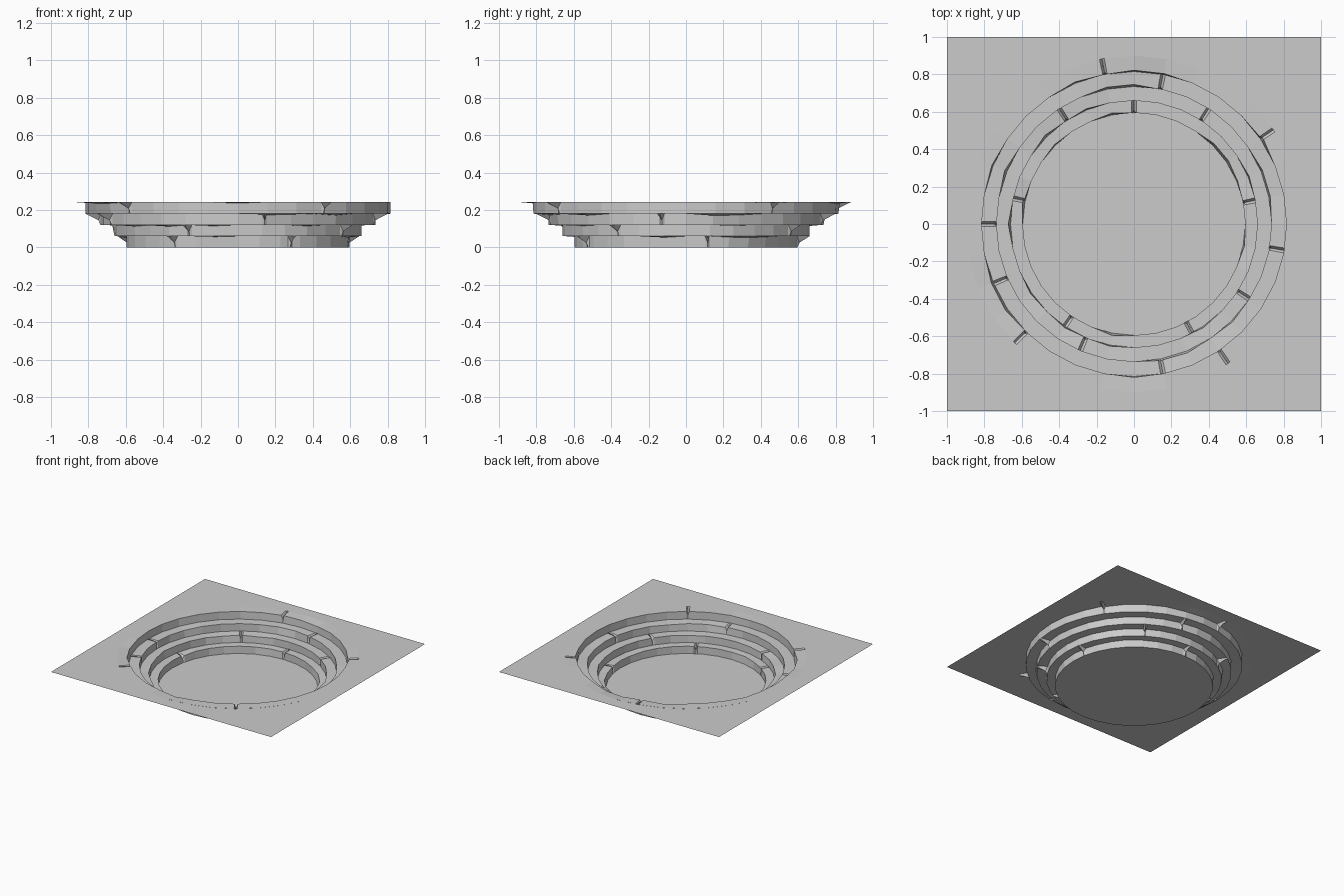
import bpy, bmesh, random
from math import radians, pi, cos, sin

if "Cube" in bpy.data.objects:
    bpy.data.objects.remove(bpy.data.objects["Cube"])

random.seed(4)
SIDES = 32
STEP = 2 * pi / SIDES
TOP = 0.24
# lip radius, back radius, base z, lip z, block seam angles (degrees)
TIERS = [
    ("lowest_step", 0.595, 0.66, 0.0, 0.06, (11, 90, 168, 236, 298)),
    ("second_step", 0.66, 0.735, 0.06, 0.12, (57, 123, 247, 327)),
    ("third_step", 0.735, 0.815, 0.12, 0.18, (79, 180, 203, 281, 350)),
    ("rim_stones", 0.815, 0.90, 0.18, TOP + 0.003, (34, 101, 225, 304)),
]


def on_polygon(r, a):
    """Point on the regular 32-sided ring at angle a."""
    off = (a % STEP) - STEP / 2
    r *= cos(STEP / 2) / cos(off)
    return r * cos(a), r * sin(a)


def make_object(name, bm):
    bmesh.ops.remove_doubles(bm, verts=bm.verts, dist=0.00001)
    mesh = bpy.data.meshes.new(name)
    bm.to_mesh(mesh)
    bm.free()
    ob = bpy.data.objects.new(name, mesh)
    bpy.context.collection.objects.link(ob)
    return ob


def strip(name, rows):
    """Closed bands of faces between successive rows of points."""
    bm = bmesh.new()
    rows = [[bm.verts.new(p) for p in row] for row in rows]
    n = len(rows[0])
    for low, high in zip(rows, rows[1:]):
        for i in range(n):
            j = (i + 1) % n
            bm.faces.new((low[j], low[i], high[i], high[j]))
    return make_object(name, bm)


regular = [i * STEP for i in range(SIDES)]

# Stone tiers: riser and tread, with a V-shaped seam between blocks
for name, r_lip, r_back, z0, z1, seams in TIERS:
    seams = [radians(s) for s in seams]
    half = 0.012 / r_lip
    angles = [a for a in regular
              if all(abs(a - s) > half * 1.3 for s in seams)]
    angles += [s + d for s in seams for d in (-half, 0, half)]
    angles.sort()
    chips = random.sample(range(SIDES), 8)
    base, lip, back = [], [], []
    for a in angles:
        r, z = r_lip, z1
        if a in seams:
            r, z = r_lip + 0.012, z1 - 0.035
        elif round(a / STEP) % SIDES in chips:
            r += random.uniform(0.004, 0.014)
            z -= random.uniform(0.002, 0.010)
        base.append((*on_polygon(r_lip, a), z0))
        lip.append((*on_polygon(r, a), z))
        back.append((*on_polygon(r_back, a), z1))
    strip(name, [base, lip, back])

# Flat round floor of the pit
bm = bmesh.new()
bm.faces.new([bm.verts.new((*on_polygon(0.595, a), 0)) for a in regular])
make_object("pit_floor", bm)

# Square ground sheet around the rim
inner = [(*on_polygon(0.895, a), TOP) for a in regular]
outer = []
for a in regular:
    m = max(abs(cos(a)), abs(sin(a)))
    outer.append((cos(a) / m, sin(a) / m, TOP))
strip("ground_sheet", [inner, outer])
